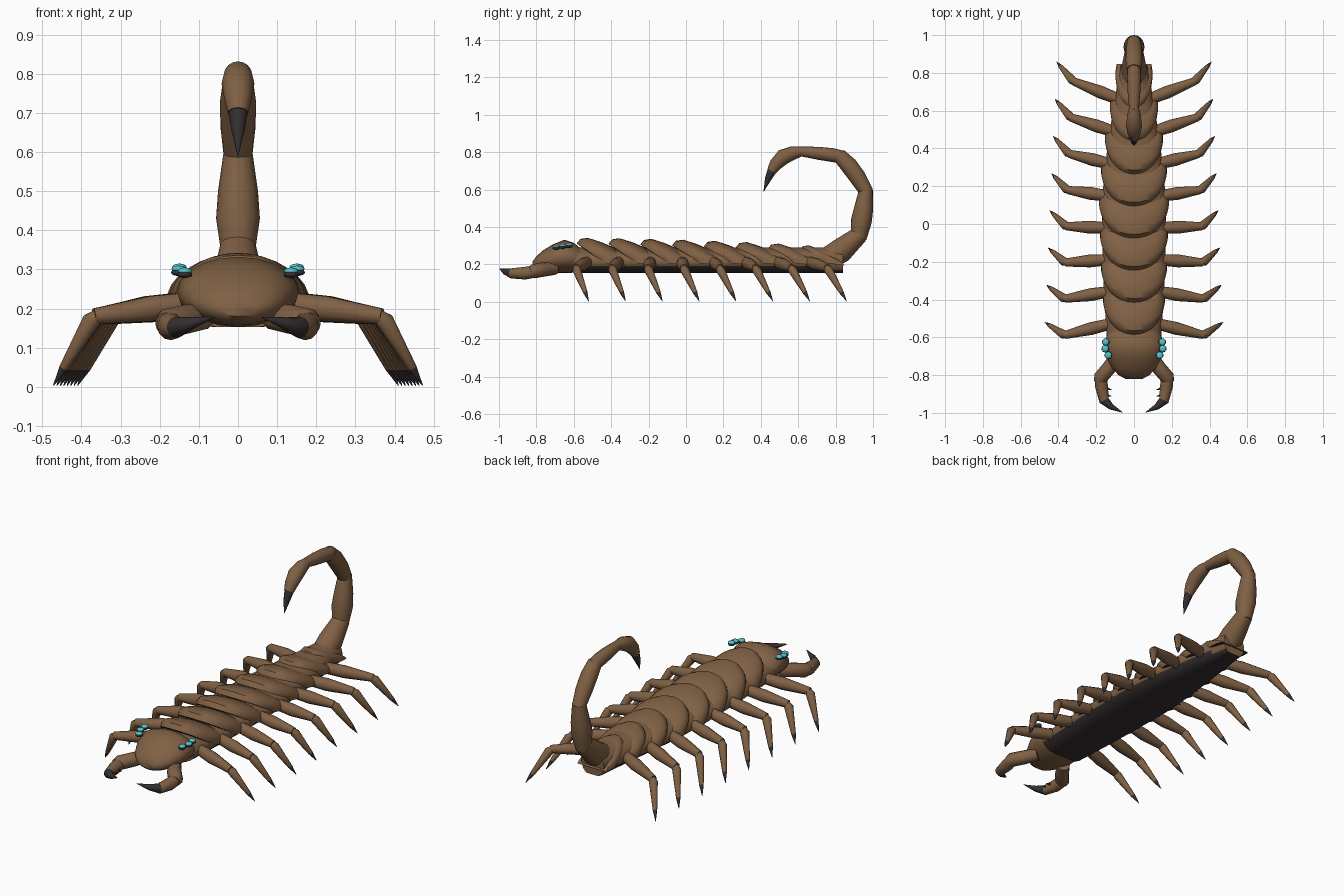
import bpy, bmesh, math
from mathutils import Vector

if "Cube" in bpy.data.objects:
    bpy.data.objects.remove(bpy.data.objects["Cube"])


def material(name, rgb):
    m = bpy.data.materials.new(name)
    m.diffuse_color = (*rgb, 1)
    m.use_nodes = True
    m.node_tree.nodes["Principled BSDF"].inputs["Base Color"].default_value = m.diffuse_color
    return m


BROWN = material("brown shell", (0.215, 0.118, 0.058))
DARK = material("dark claw", (0.035, 0.028, 0.029))
CYAN = material("cyan eye", (0.09, 0.55, 0.60))


def finish(name, bm, mats, angle=40):
    bmesh.ops.recalc_face_normals(bm, faces=bm.faces)
    me = bpy.data.meshes.new(name)
    bm.to_mesh(me)
    bm.free()
    for m in mats:
        me.materials.append(m)
    ob = bpy.data.objects.new(name, me)
    bpy.context.collection.objects.link(ob)
    bpy.ops.object.select_all(action='DESELECT')
    ob.select_set(True)
    bpy.context.view_layer.objects.active = ob
    bpy.ops.object.shade_smooth_by_angle(angle=math.radians(angle))
    return ob


def loft(bm, rings, dark_from=99):
    """Bridge closed rings of points and cap both ends."""
    rows = [[bm.verts.new(p) for p in r] for r in rings]
    n = len(rows[0])
    for k in range(len(rows) - 1):
        for i in range(n):
            j = (i + 1) % n
            f = bm.faces.new((rows[k][i], rows[k][j], rows[k + 1][j], rows[k + 1][i]))
            f.material_index = int(k >= dark_from)
    bm.faces.new(rows[0][::-1])
    f = bm.faces.new(rows[-1])
    f.material_index = int(len(rows) > dark_from)


def tube(name, path, dark_from=99, sides=12, angle=40):
    """Round limb along (x, y, z, radius) points."""
    pts = [Vector(p[:3]) for p in path]
    rings = []
    side = None
    for k, p in enumerate(pts):
        a, b = pts[max(k - 1, 0)], pts[min(k + 1, len(pts) - 1)]
        t = (b - a).normalized()
        if side is None:
            side = t.cross(Vector((1, 0, 0)) if abs(t.x) < 0.6 else Vector((0, 0, 1)))
        side = (side - t * side.dot(t)).normalized()
        up = t.cross(side)
        r = path[k][3]
        rings.append([p + r * (math.cos(q) * side + math.sin(q) * up)
                      for q in (math.tau * i / sides for i in range(sides))])
    bm = bmesh.new()
    loft(bm, rings, dark_from)
    return finish(name, bm, (BROWN, DARK), angle)


def lerp_table(table, y):
    for (y0, a), (y1, b) in zip(table, table[1:]):
        if y <= y1:
            return a + (b - a) * max(0, (y - y0) / (y1 - y0))
    return table[-1][1]


WIDTH = [(-0.6, 0.155), (-0.3, 0.175), (0.05, 0.185), (0.25, 0.172),
         (0.45, 0.145), (0.65, 0.112), (0.87, 0.07)]

# Trunk under the plates, with a flat dark belly
bm = bmesh.new()
rings = []
for k in range(16):
    y = -0.6 + 1.44 * k / 15
    w = lerp_table(WIDTH, y) * 0.93
    rings.append([(w * math.cos(q), y, max(0.153, 0.215 + 0.075 * math.sin(q)))
                  for q in (math.tau * i / 20 for i in range(20))])
loft(bm, rings)
bmesh.ops.recalc_face_normals(bm, faces=bm.faces)
for f in bm.faces:
    f.material_index = int(f.normal.z < -0.5)
finish("trunk", bm, (BROWN, DARK))

# Overlapping back plates: raked domes, high at the front lip
for n in range(8):
    y0 = -0.585 + 0.17 * n
    top = 0.342 - 0.0015 * n - 0.0006 * n * n
    bm = bmesh.new()
    rings = []
    for t, grow, drop in ((0, 0.90, 0.030), (0.1, 0.96, 0.006), (0.3, 1.0, 0.0),
                          (0.65, 1.0, 0.022), (1.0, 0.94, 0.052)):
        ring = []
        for i in range(17):
            q = math.pi * i / 16
            s = math.sin(q)
            length = 0.2 if n < 7 else 0.17
            y = y0 + t * length * (0.6 + 0.4 * s) + 0.14 * (1 - s)
            w = lerp_table(WIDTH, y0 + 0.12) * grow
            z0 = 0.195 + 0.012 * (1 - t)
            ring.append((w * math.cos(q), y, z0 + (top - drop - z0) * s ** 0.85))
        rings.append(ring)
    loft(bm, rings)
    bmesh.ops.recalc_face_normals(bm, faces=bm.faces)
    for f in bm.faces:
        f.material_index = int(f.normal.z < -0.6)
    finish(f"back_plate_{n + 1}", bm, (BROWN, DARK))

# Head: y, half width, bottom, top of each section
bm = bmesh.new()
rings = []
for y, w, lo, hi in ((-0.82, 0.045, 0.18, 0.215), (-0.80, 0.082, 0.165, 0.243),
                     (-0.765, 0.115, 0.157, 0.275), (-0.71, 0.142, 0.153, 0.308),
                     (-0.65, 0.155, 0.153, 0.332), (-0.60, 0.148, 0.156, 0.315),
                     (-0.555, 0.125, 0.165, 0.28)):
    c, h = (lo + hi) / 2, (hi - lo) / 2
    rings.append([(w * math.cos(q), y, c + h * math.sin(q))
                  for q in (math.tau * i / 20 for i in range(20))])
loft(bm, rings)
finish("head", bm, (BROWN,), 50)

# Eyes, pincers and legs on both sides
for s, tag in ((-1, "left"), (1, "right")):
    for k, (x, y, z) in enumerate(((0.15, -0.625, 0.303), (0.152, -0.66, 0.298),
                                   (0.136, -0.695, 0.293))):
        for part, mat, dz, r in (("eye", CYAN, 0.003, 0.019), ("eye_socket", DARK, -0.006, 0.02)):
            bm = bmesh.new()
            bmesh.ops.create_icosphere(bm, subdivisions=2, radius=1)
            for v in bm.verts:
                v.co = Vector((s * x + v.co.x * r, y + v.co.y * r, z + dz + v.co.z * 0.009))
            finish(f"{tag}_{part}_{k + 1}", bm, (mat,))

    tube(f"{tag}_pincer_arm", [(s * 0.09, -0.70, 0.18, 0.035), (s * 0.135, -0.765, 0.172, 0.038),
                               (s * 0.178, -0.815, 0.163, 0.038), (s * 0.182, -0.835, 0.16, 0.03)])
    tube(f"{tag}_pincer_claw", [(s * 0.178, -0.80, 0.163, 0.032), (s * 0.172, -0.86, 0.153, 0.034),
                                (s * 0.158, -0.935, 0.152, 0.027), (s * 0.12, -0.968, 0.162, 0.016),
                                (s * 0.06, -0.998, 0.178, 0.001)], dark_from=2)
    for k, y in enumerate((-0.87, -0.905)):
        tube(f"{tag}_pincer_tooth_{k + 1}", [(s * 0.145, y, 0.153, 0.008),
                                             (s * 0.118, y - 0.008, 0.155, 0.001)], 0, 6)

    for n in range(8):
        u = n / 7
        base = Vector((s * (lerp_table(WIDTH, -0.53 + 1.19 * u) - 0.03), -0.53 + 0.17 * n, 0.212))
        knee = Vector((s * (0.368 - 0.045 * u * u), -0.588 + 0.192 * n, 0.18))
        tip = Vector((s * (0.472 - 0.062 * u), -0.52 + 0.197 * n, 0.003))
        mid = base.lerp(knee, 0.4)
        claw = knee.lerp(tip, 0.74)
        tube(f"{tag}_upper_leg_{n + 1}", [(*base, 0.03), (*mid, 0.034), (*knee, 0.021)], sides=10)
        tube(f"{tag}_lower_leg_{n + 1}",
             [(*knee.lerp(base, 0.04), 0.018), (*knee.lerp(tip, 0.06), 0.024),
              (*claw, 0.012), (*tip, 0.001)], dark_from=2, sides=10)

# Tail: jointed segments as y, z, radius
TAIL = [
    [(0.75, 0.225, 0.062), (0.83, 0.275, 0.066), (0.93, 0.36, 0.046)],
    [(0.922, 0.335, 0.042), (0.937, 0.43, 0.056), (0.95, 0.50, 0.051), (0.963, 0.605, 0.036)],
    [(0.967, 0.585, 0.036), (0.918, 0.665, 0.045), (0.87, 0.73, 0.046), (0.817, 0.785, 0.038)],
    [(0.845, 0.772, 0.034), (0.78, 0.785, 0.037), (0.70, 0.795, 0.034), (0.605, 0.805, 0.025)],
    [(0.625, 0.805, 0.024), (0.575, 0.797, 0.036), (0.52, 0.775, 0.042),
     (0.48, 0.735, 0.035), (0.458, 0.70, 0.026)],
]
for n, seg in enumerate(TAIL):
    tube(f"tail_segment_{n + 1}", [(0, *p) for p in seg], sides=16)
tube("stinger", [(0, 0.468, 0.718, 0.027), (0, 0.44, 0.66, 0.018), (0, 0.415, 0.59, 0.001)], 0)
